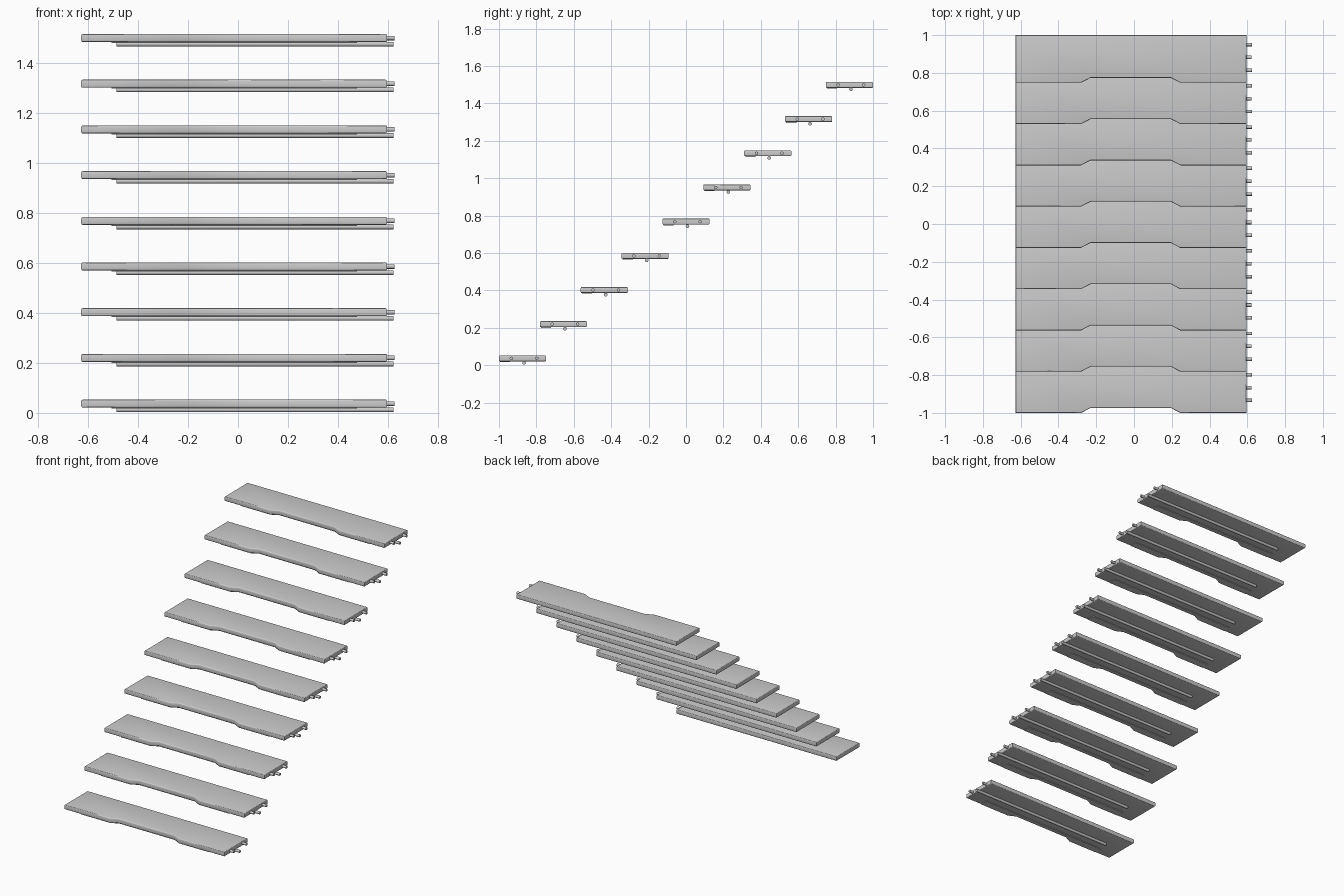
import bpy, bmesh, math
from mathutils import Matrix

if "Cube" in bpy.data.objects:
    bpy.data.objects.remove(bpy.data.objects["Cube"])

COUNT, RUN, RISE = 9, 0.2185, 0.1828


def finish(name, bm):
    mesh = bpy.data.meshes.new(name)
    bmesh.ops.recalc_face_normals(bm, faces=bm.faces)
    bm.to_mesh(mesh)
    bm.free()
    obj = bpy.data.objects.new(name, mesh)
    bpy.context.collection.objects.link(obj)
    bpy.context.view_layer.objects.active = obj
    obj.select_set(True)
    bpy.ops.object.shade_smooth_by_angle(angle=math.radians(40))
    obj.select_set(False)
    return obj


def slab(name, outline, z0, z1, bevel=0.0):
    bm = bmesh.new()
    face = bm.faces.new([bm.verts.new((x, y, z0)) for x, y in outline])
    ext = bmesh.ops.extrude_face_region(bm, geom=[face])
    top = [v for v in ext["geom"] if isinstance(v, bmesh.types.BMVert)]
    bmesh.ops.translate(bm, verts=top, vec=(0, 0, z1 - z0))
    if bevel:
        rim = [e for e in bm.edges if abs(e.verts[0].co.z - e.verts[1].co.z) < 1e-6]
        bmesh.ops.bevel(bm, geom=rim, offset=bevel, segments=3, profile=0.5, affect='EDGES')
    return finish(name, bm)


def rod(name, x0, x1, y, z, r):
    bm = bmesh.new()
    mat = Matrix.Translation(((x0 + x1) / 2, y, z)) @ Matrix.Rotation(math.pi / 2, 4, 'Y')
    bmesh.ops.create_cone(bm, cap_ends=True, segments=20, radius1=r, radius2=r,
                          depth=x1 - x0, matrix=mat)
    return finish(name, bm)


for i in range(COUNT):
    y, z = -1 + i * RUN, i * RISE
    # tread board with a shallow recess in the nosing
    slab(f"tread_{i}", [(-0.627, y), (-0.28, y), (-0.23, y + 0.026), (0.195, y + 0.026),
                        (0.245, y), (0.596, y), (0.596, y + 0.252), (-0.627, y + 0.252)],
         z + 0.021, z + 0.053, 0.006)
    # thin strip under the nosing
    slab(f"under_strip_{i}", [(-0.505, y + 0.006), (-0.28, y + 0.006), (-0.23, y + 0.032),
                              (0.195, y + 0.032), (0.245, y + 0.006), (0.475, y + 0.006),
                              (0.475, y + 0.06), (-0.505, y + 0.06)],
         z + 0.017, z + 0.023)
    # long support rod below and two mounting pins in the wall end
    rod(f"support_rod_{i}", -0.485, 0.622, y + 0.134, z + 0.0125, 0.0095)
    for side, dy in (("front", 0.066), ("back", 0.202)):
        rod(f"mounting_pin_{side}_{i}", 0.55, 0.625, y + dy, z + 0.037, 0.009)
